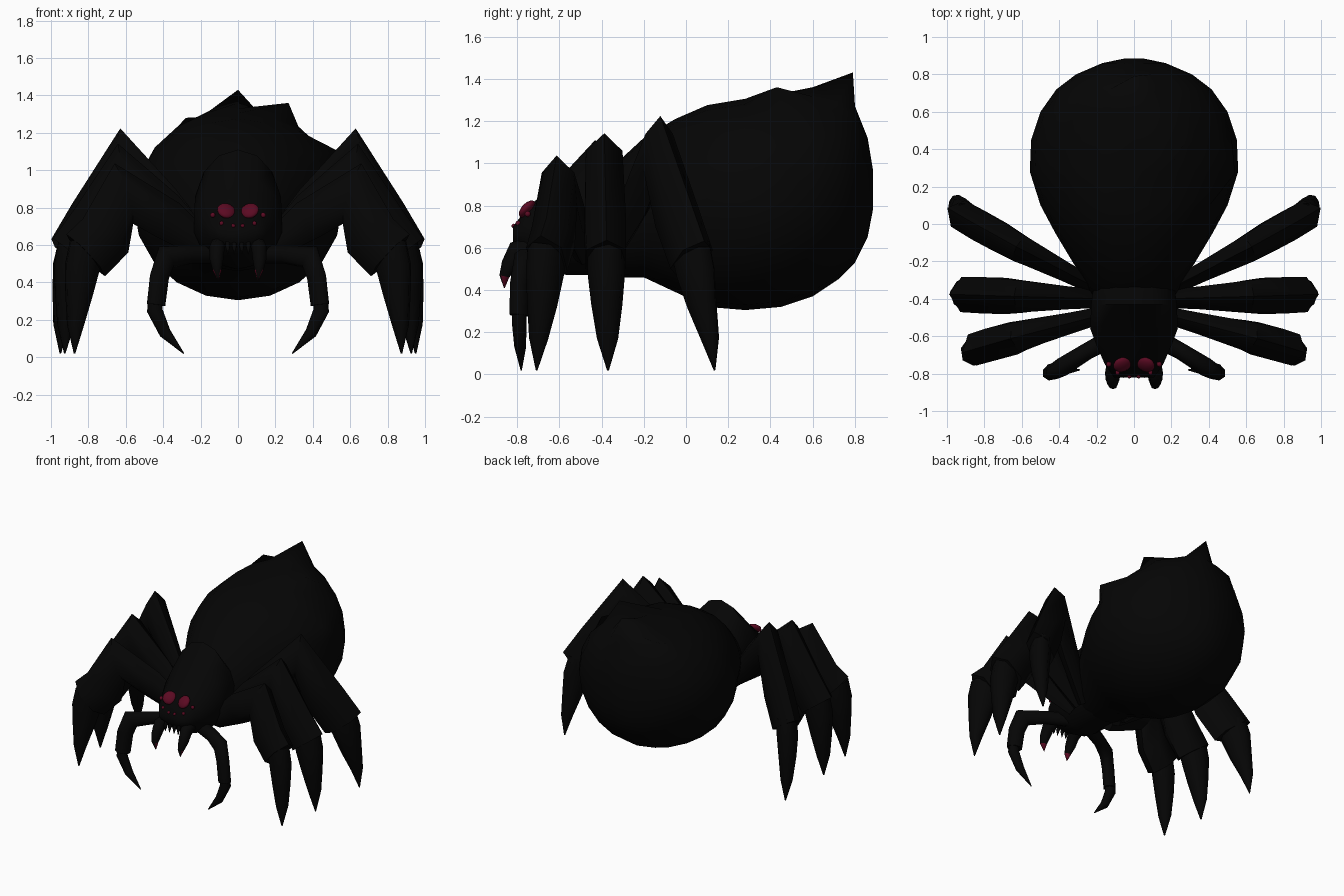
import bpy, bmesh, math
from mathutils import Vector

cube = bpy.data.objects.get("Cube")
if cube:
    bpy.data.objects.remove(cube)


def material(name, rgb):
    m = bpy.data.materials.new(name)
    m.use_nodes = True
    m.diffuse_color = (*rgb, 1)
    m.node_tree.nodes["Principled BSDF"].inputs["Base Color"].default_value = (*rgb, 1)
    return m


BLACK = material("shell black", (0.0015, 0.0015, 0.0015))
RED = material("crimson", (0.105, 0.003, 0.016))


def finish(name, bm, mats, angle=65):
    bmesh.ops.recalc_face_normals(bm, faces=bm.faces)
    mesh = bpy.data.meshes.new(name)
    bm.to_mesh(mesh)
    bm.free()
    ob = bpy.data.objects.new(name, mesh)
    bpy.context.collection.objects.link(ob)
    for m in mats:
        mesh.materials.append(m)
    bpy.ops.object.select_all(action='DESELECT')
    ob.select_set(True)
    bpy.context.view_layer.objects.active = ob
    bpy.ops.object.shade_smooth_by_angle(angle=math.radians(angle))
    return ob


def skin(rings):
    """Join equal rings of points into a closed tube."""
    bm = bmesh.new()
    loops = [[bm.verts.new(p) for p in ring] for ring in rings]
    n = len(loops[0])
    for a, b in zip(loops, loops[1:]):
        for i in range(n):
            j = (i + 1) % n
            bm.faces.new((a[i], a[j], b[j], b[i]))
    bm.faces.new(loops[0])
    bm.faces.new(loops[-1])
    return bm


def body(sections, n):
    """Elliptical sections along y: (y, half width, bottom, top)."""
    rings = []
    for y, w, lo, hi in sections:
        rings.append([(w * math.sin(2 * math.pi * i / n), y,
                       (lo + hi) / 2 + (hi - lo) / 2 * math.cos(2 * math.pi * i / n))
                      for i in range(n)])
    return skin(rings)


def limb(path, side, n=8):
    """Tapered tube: (x, y, z, in-plane radius, lateral radius), lateral is level."""
    pts = [Vector((p[0] * side, p[1], p[2])) for p in path]
    flat = pts[-1] - pts[0]
    lateral = Vector((-flat.y, flat.x, 0)).normalized()
    rings = []
    for k, p in enumerate(pts):
        before = (p - pts[max(k - 1, 0)]).normalized()
        after = (pts[min(k + 1, len(pts) - 1)] - p).normalized()
        up = lateral.cross((before + after).normalized())
        a, b = path[k][3:]
        rings.append([p + up * a * math.cos(2 * math.pi * i / n)
                      + lateral * b * math.sin(2 * math.pi * i / n) for i in range(n)])
    return skin(rings)


# Abdomen with a few pulled-up spikes
bm = body([(-.45, .18, .52, .85), (-.33, .25, .46, 1.0), (-.2, .33, .46, 1.12),
           (-.05, .42, .39, 1.21), (.1, .5, .32, 1.275), (.28, .557, .305, 1.305),
           (.45, .55, .32, 1.33), (.6, .5, .37, 1.34), (.72, .415, .45, 1.31),
           (.8, .31, .53, 1.27), (.86, .17, .65, 1.12), (.885, .05, .78, .97)], 20)
for spike in [(0, .6, 1.36), (0, .71, 1.39), (0, .79, 1.43), (.27, .43, 1.36),
              (.54, .27, 1.1), (-.28, .71, 1.28)]:
    target = Vector(spike)
    min(bm.verts, key=lambda v: (v.co - target).length).co = target
finish("abdomen", bm, [BLACK])

# Head and crested carapace
finish("carapace", body([(-.82, .11, .62, .7), (-.75, .16, .55, .79), (-.65, .205, .49, .88),
                         (-.56, .24, .47, .97), (-.43, .235, .47, 1.11),
                         (-.32, .22, .46, .97), (-.2, .2, .47, .88)], 14), [BLACK])

# Walking legs: name, base y, joint y, tip drift, reach scale, knee height, width scale
LEGS = [("rear", -.36, .025, .095, 1.0, 1.22, 1.0),
        ("middle", -.4, -.38, .01, .975, 1.14, 1.18),
        ("front", -.48, -.66, -.04, .92, 1.04, 1.08)]
for side, label in ((1, "left"), (-1, "right")):
    for name, y0, y1, drift, reach, knee, wide in LEGS:
        def joint(x, z, a, b, shift=0):
            return (x * reach, y0 + (y1 - y0) * (x - .16) / .76 + shift, z, a, b * wide)
        mid = (knee + .22) / 2
        upper = [joint(.16, .57, .065, .045), joint(.4, mid + .1, .11, .06),
                 joint(.61 / reach, knee - .165, .17, .085),
                 joint(.77, mid + .02, .155, .095, drift * .1),
                 joint(.885, .545, .155, .092, drift * .2)]
        finish(f"{label}_{name}_leg", limb(upper, side, 6), [BLACK])
        claw = [joint(.875, .6, .11, .075, drift * .2), joint(.905, .48, .105, .076, drift * .3),
                joint(.925, .33, .078, .063, drift * .5),
                joint(.945, .17, .045, .043, drift * .8), joint(.95, .02, .004, .004, drift)]
        finish(f"{label}_{name}_claw", limb(claw, side), [BLACK])

    # Short feelers beside the mouth
    feeler = [(.1, -.6, .55, .05, .05), (.25, -.68, .55, .05, .045), (.385, -.765, .535, .07, .05),
              (.42, -.785, .43, .058, .045), (.438, -.79, .28, .055, .045)]
    finish(f"{label}_feeler", limb(feeler, side), [BLACK])
    hook = [(.44, -.79, .33, .04, .035), (.445, -.79, .25, .042, .035),
            (.39, -.785, .13, .032, .028), (.29, -.78, .02, .003, .003)]
    finish(f"{label}_feeler_claw", limb(hook, side), [BLACK])

    # Fangs, red on the inside of the tips
    fang = [(.1, -.71, .61, .045, .042), (.113, -.8, .585, .05, .042), (.115, -.835, .52, .04, .036),
            (.112, -.86, .465, .024, .024), (.105, -.86, .41, .002, .002)]
    bm = limb(fang, side)
    bmesh.ops.recalc_face_normals(bm, faces=bm.faces)
    for f in bm.faces:
        f.material_index = int(f.calc_center_median().z < .46 and f.normal.y > -.5)
    finish(f"{label}_fang", bm, [BLACK, RED])

    # Small teeth between the fangs
    for k, x in enumerate((.02, .055)):
        tooth = [(x, -.79, .64, .014, .014), (x, -.81, .59, .013, .013), (x, -.815, .55, .002, .002)]
        finish(f"{label}_tooth_{k + 1}", limb(tooth, side, 6), [BLACK])

    # One large eye and three small ones
    eyes = [(.063, -.752, .783, .05, .025, .05), (.135, -.75, .76, .014, .014, .014),
            (.088, -.795, .716, .012, .012, .012), (.025, -.815, .703, .011, .011, .011)]
    for k, (x, y, z, sx, sy, sz) in enumerate(eyes):
        bm = bmesh.new()
        bmesh.ops.create_uvsphere(bm, u_segments=12, v_segments=8, radius=1)
        ob = finish(f"{label}_eye_{k + 1}", bm, [RED])
        ob.location = (x * side, y, z)
        ob.scale = (sx, sy, sz)
        ob.rotation_euler = (math.radians(-45), math.radians(-20 * side), 0)
